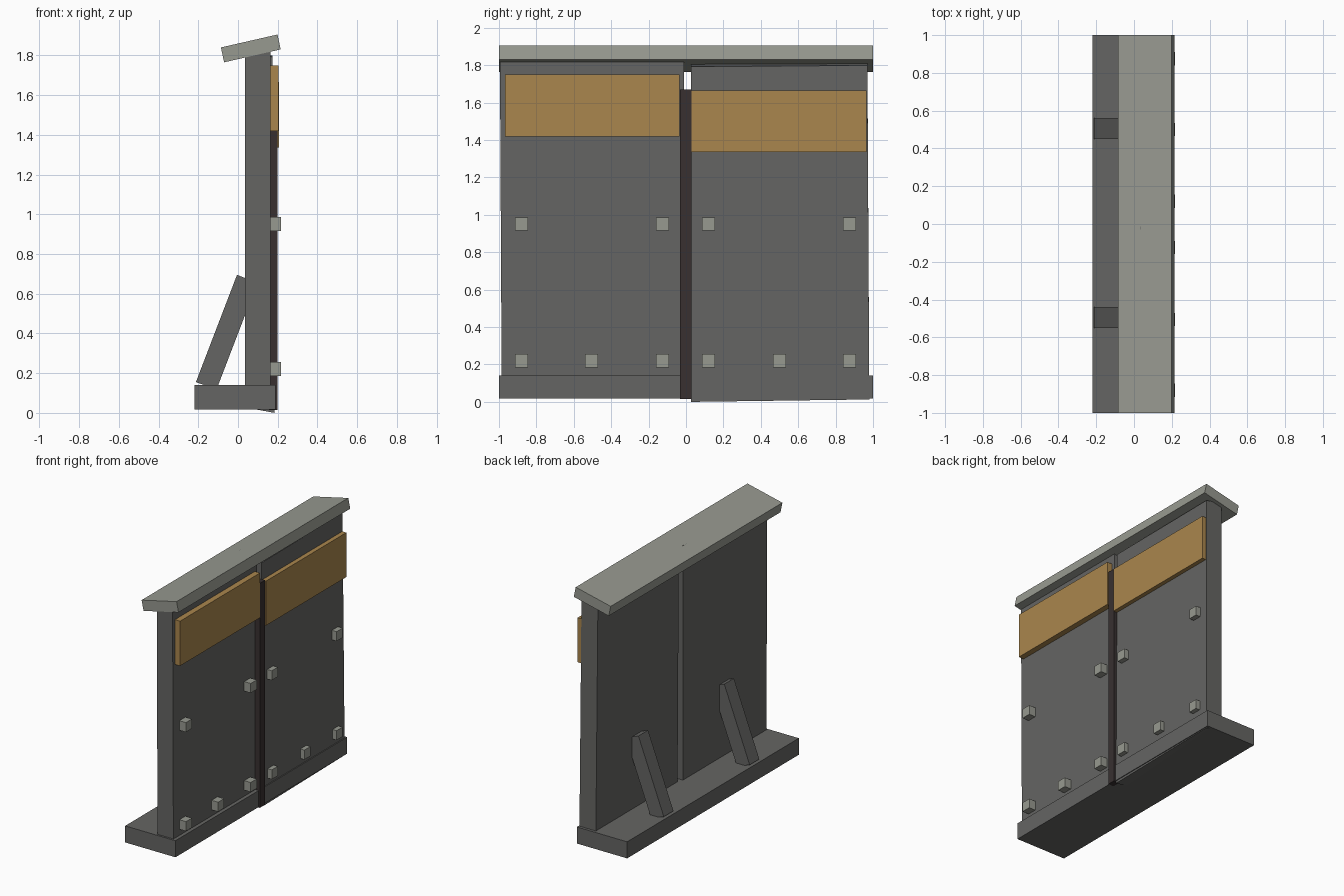
import bpy, bmesh

if "Cube" in bpy.data.objects:
    bpy.data.objects.remove(bpy.data.objects["Cube"])


def material(name, rgb):
    m = bpy.data.materials.new(name)
    m.diffuse_color = (*rgb, 1)
    m.use_nodes = True
    m.node_tree.nodes["Principled BSDF"].inputs["Base Color"].default_value = m.diffuse_color
    return m


DARK = material("dark_steel", (0.13, 0.13, 0.125))
LIGHT = material("light_steel", (0.31, 0.32, 0.28))
OCHRE = material("ochre_paint", (0.40, 0.24, 0.075))
BLACK = material("black_strip", (0.04, 0.03, 0.03))


def prism(name, near, far, mat):
    """Solid between two matching outlines."""
    bm = bmesh.new()
    a = [bm.verts.new(p) for p in near]
    b = [bm.verts.new(p) for p in far]
    bm.faces.new(a)
    bm.faces.new(b[::-1])
    for i in range(len(a)):
        j = (i + 1) % len(a)
        bm.faces.new((a[j], a[i], b[i], b[j]))
    bmesh.ops.recalc_face_normals(bm, faces=bm.faces)
    me = bpy.data.meshes.new(name)
    bm.to_mesh(me)
    bm.free()
    me.materials.append(mat)
    ob = bpy.data.objects.new(name, me)
    bpy.context.collection.objects.link(ob)
    return ob


def side_profile(name, xz, y0, y1, mat):
    return prism(name, [(x, y0, z) for x, z in xz], [(x, y1, z) for x, z in xz], mat)


def box(name, x0, x1, y0, y1, z0, z1, mat):
    return side_profile(name, [(x0, z0), (x1, z0), (x1, z1), (x0, z1)], y0, y1, mat)


def panel(name, yz, x0, x1, lean, drop):
    """Slab with a slightly crooked outline, leaning a little along x."""
    back = [(x0 + lean * z, y, z + drop) for y, z in yz]
    front = [(x1 + lean * z, y, z) for y, z in yz]
    return prism(name, back, front, DARK)


# Base slab and tilted coping
box("base", -0.22, 0.19, -1, 1, 0.018, 0.14, DARK)
side_profile("coping", [(-0.07, 1.765), (0.215, 1.83), (0.199, 1.905), (-0.086, 1.84)],
             -1, 1, LIGHT)

# Two crooked wall panels
panel("wall_panel_left",
      [(-0.985, 0.025), (-0.012, 0.02), (-0.012, 1.868), (-0.995, 1.855)],
      0.034, 0.163, 0, 0)
panel("wall_panel_right",
      [(0.028, 0.0), (0.98, 0.013), (0.97, 1.799), (0.028, 1.792)],
      0.05, 0.184, -0.006, 0.025)

# Dark cover strip over the joint
box("joint_strip", 0.155, 0.2, -0.032, 0.03, 0.015, 1.67, BLACK)

# Painted warning boards
box("sign_board_left", 0.155, 0.205, -0.968, -0.036, 1.42, 1.75, OCHRE)
box("sign_board_right", 0.165, 0.207, 0.03, 0.966, 1.337, 1.665, OCHRE)

# Square bolts
bolts = [(y, 0.22) for y in (-0.88, -0.505, -0.125, 0.12, 0.50, 0.875)]
bolts += [(y, 0.95) for y in (-0.88, -0.125, 0.12, 0.875)]
for y, z in bolts:
    box("bolt", 0.148, 0.216, y - 0.035, y + 0.035, z - 0.035, z + 0.035, LIGHT)

# Diagonal braces behind the wall
for y in (-0.495, 0.505):
    side_profile("rear_brace",
                 [(-0.212, 0.155), (-0.108, 0.118), (0.098, 0.655), (-0.005, 0.695)],
                 y - 0.056, y + 0.056, DARK)
